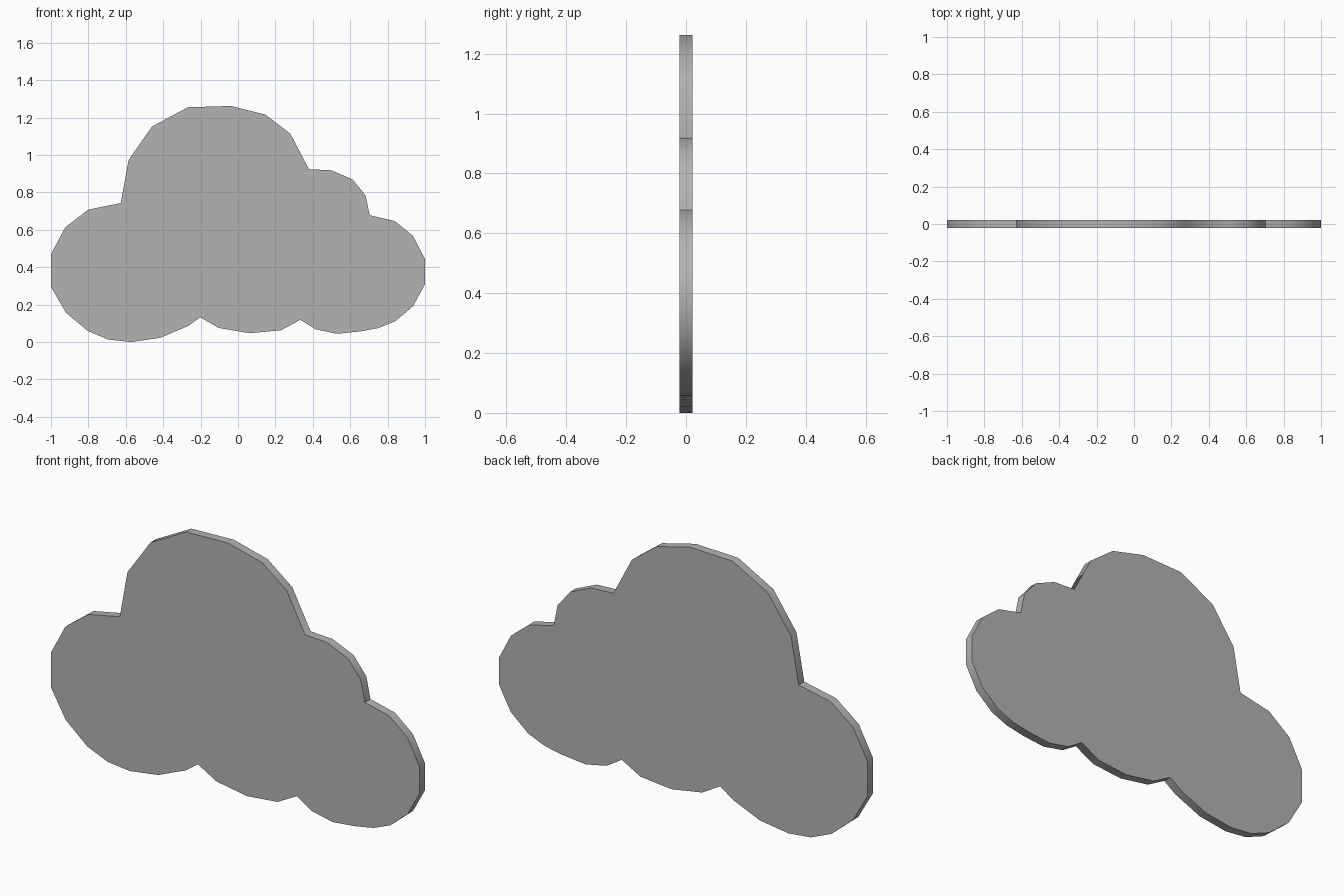
import bpy, bmesh, math

if "Cube" in bpy.data.objects:
    bpy.data.objects.remove(bpy.data.objects["Cube"])

HALF_THICKNESS = 0.0217

# Cloud outline (x, z), one group per puff, counter-clockwise from the front
OUTLINE = [
    # left puff, lower side
    (-1.0, 0.472), (-1.0, 0.298), (-0.92, 0.16), (-0.803, 0.062),
    (-0.693, 0.016), (-0.572, 0.003), (-0.417, 0.025), (-0.268, 0.088),
    # middle bottom puff
    (-0.202, 0.135), (-0.102, 0.078), (0.064, 0.05), (0.23, 0.066),
    # right puff
    (0.334, 0.122), (0.415, 0.071), (0.53, 0.047), (0.655, 0.06),
    (0.752, 0.078), (0.842, 0.115), (0.936, 0.195), (1.0, 0.312),
    (1.0, 0.446), (0.936, 0.57), (0.838, 0.65),
    # upper right puff
    (0.704, 0.681), (0.682, 0.787), (0.613, 0.872), (0.5, 0.921),
    # crown puff
    (0.379, 0.927), (0.28, 1.117), (0.146, 1.219), (-0.038, 1.265),
    (-0.268, 1.258), (-0.46, 1.155), (-0.585, 0.976),
    # left puff, upper side
    (-0.627, 0.746), (-0.8, 0.711), (-0.923, 0.617),
]

# Flat cloud panel: outline face extruded through its thickness
bm = bmesh.new()
front = bm.faces.new([bm.verts.new((x, -HALF_THICKNESS, z - 0.003))
                      for x, z in OUTLINE])
result = bmesh.ops.extrude_face_region(bm, geom=[front], use_keep_orig=True)
back = [g for g in result["geom"] if isinstance(g, bmesh.types.BMVert)]
bmesh.ops.translate(bm, verts=back, vec=(0, 2 * HALF_THICKNESS, 0))
bmesh.ops.recalc_face_normals(bm, faces=bm.faces)

mesh = bpy.data.meshes.new("cloud_panel")
bm.to_mesh(mesh)
bm.free()
cloud = bpy.data.objects.new("cloud_panel", mesh)
bpy.context.collection.objects.link(cloud)

# Darker grey
grey = bpy.data.materials.new("mid_grey")
grey.diffuse_color = (0.45, 0.45, 0.45, 1)
grey.use_nodes = True
grey.node_tree.nodes["Principled BSDF"].inputs["Base Color"].default_value = grey.diffuse_color
mesh.materials.append(grey)

# Smooth rim, crisp front and back edges and puff creases
bpy.context.view_layer.objects.active = cloud
cloud.select_set(True)
bpy.ops.object.shade_smooth_by_angle(angle=math.radians(64))
